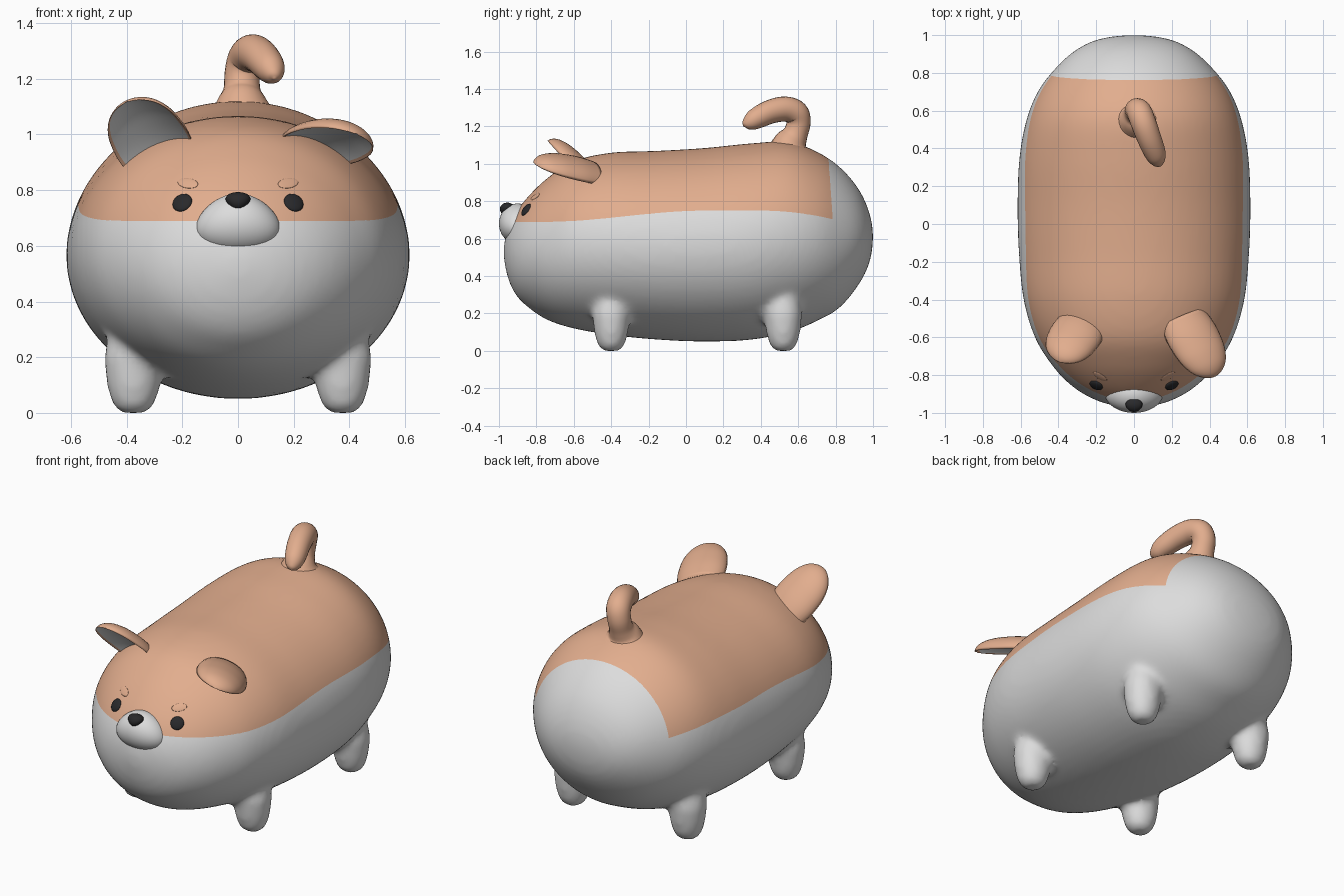
import bpy, bmesh, math
from mathutils import Vector, Matrix
from mathutils.bvhtree import BVHTree

if "Cube" in bpy.data.objects:
    bpy.data.objects.remove(bpy.data.objects["Cube"])


def material(name, rgb):
    m = bpy.data.materials.new(name)
    m.diffuse_color = (*rgb, 1)
    m.use_nodes = True
    m.node_tree.nodes["Principled BSDF"].inputs["Base Color"].default_value = m.diffuse_color
    return m


TAN = material("tan fur", (0.76, 0.42, 0.27))
WHITE = material("white fur", (0.72, 0.72, 0.72))
DARK = material("dark", (0.022, 0.022, 0.024))


def spline(pts, n):
    """Catmull-Rom through all but the first and last point."""
    pts = [Vector(p) for p in pts]
    out = []
    for i in range(1, len(pts) - 2):
        a, b, c, d = pts[i - 1:i + 3]
        for k in range(n):
            t = k / n
            out.append(0.5 * (2 * b + (c - a) * t + (2 * a - 5 * b + 4 * c - d) * t * t
                              + (3 * b - a - 3 * c + d) * t ** 3))
    return out + [pts[-2]]


def loft(bm, rings, rule=None):
    """Skin a stack of closed rings and cap both ends."""
    rows = [[bm.verts.new(p) for p in r] for r in rings]
    n = len(rows[0])
    for i in range(len(rows) - 1):
        for j in range(n):
            f = bm.faces.new((rows[i][j], rows[i][(j + 1) % n],
                              rows[i + 1][(j + 1) % n], rows[i + 1][j]))
            if rule:
                f.material_index = rule(i, j)
    bm.faces.new(rows[0][::-1])
    bm.faces.new(rows[-1])


def finish(bm, name, mats):
    bmesh.ops.recalc_face_normals(bm, faces=bm.faces)
    for f in bm.faces:
        f.smooth = True
    me = bpy.data.meshes.new(name)
    bm.to_mesh(me)
    bm.free()
    for m in mats:
        me.materials.append(m)
    ob = bpy.data.objects.new(name, me)
    bpy.context.collection.objects.link(ob)
    return ob


# body: elliptical sections along y (y, top z, bottom z, half width)
S = [(-0.975, .53, .53, 0), (-0.955, .65, .40, .135), (-0.91, .74, .30, .25),
     (-0.84, .83, .23, .35), (-0.74, .925, .165, .44), (-0.6, 1.015, .12, .525),
     (-0.4, 1.06, .085, .585), (-0.15, 1.07, .06, .61), (0.1, 1.085, .05, .617),
     (0.35, 1.11, .06, .607), (0.55, 1.118, .10, .57), (0.7, 1.065, .16, .51),
     (0.82, .985, .23, .42), (0.92, .87, .35, .31), (0.98, .74, .47, .18),
     (1.0, .61, .61, 0)]


def mirrored(p):
    return (p[0], p[2], p[1], -p[3])


bm = bmesh.new()
rings = []
for y, top, bot, hw in spline([mirrored(S[1])] + S + [mirrored(S[-2])], 6):
    hw, h = max(hw, .002), max((top - bot) / 2, .002)
    rings.append([(hw * math.cos(a), y, (top + bot) / 2 + h * math.sin(a))
                  for a in (2 * math.pi * j / 64 for j in range(64))])
loft(bm, rings)

# legs: four rounded stumps
LEG = [(0, .045), (.012, .065), (.05, .084), (.1, .097), (.2, .108), (.29, .09), (.36, .02)]
for x in (-.375, .375):
    for y in (-.4, .52):
        loft(bm, [[(x + r * math.cos(a), y + .95 * r * math.sin(a), z)
                   for a in (2 * math.pi * j / 24 for j in range(24))] for z, r in LEG])

# blend the legs into the body
body = finish(bm, "body", [])
rm = body.modifiers.new("blend", 'REMESH')
rm.mode = 'VOXEL'
rm.voxel_size = 0.018
sm = body.modifiers.new("soften", 'SMOOTH')
sm.factor = 0.5
sm.iterations = 12
dg = bpy.context.evaluated_depsgraph_get()
blended = bpy.data.meshes.new_from_object(body.evaluated_get(dg))
bpy.data.objects.remove(body)


# cut the coat line: a wavy height along the sides and a plane at the rump
def coat(y):
    t = min(max((y + .75) / .85, 0), 1)
    u = min(max((y - .4) / .38, 0), 1.2)
    return .69 + .06 * t * t * (3 - 2 * t) - .045 * u * u


def cut(bm, co, no):
    bmesh.ops.bisect_plane(bm, geom=bm.verts[:] + bm.edges[:] + bm.faces[:],
                           dist=0.001, plane_co=co, plane_no=no)


bm = bmesh.new()
bm.from_mesh(blended)
bpy.data.meshes.remove(blended)
for v in bm.verts:
    v.co.z -= coat(v.co.y)
cut(bm, (0, 0, 0), (0, 0, 1))
for v in bm.verts:
    v.co.z += coat(v.co.y)
cut(bm, (0, .785, .7), (0, 1, .07))
for f in bm.faces:
    c = f.calc_center_median()
    f.material_index = 0 if c.z > coat(c.y) and c.y + .07 * (c.z - .7) < .785 else 1
surface = BVHTree.FromBMesh(bm)
finish(bm, "body", [TAN, WHITE])

# tail: tapering hook (x, y, z, radius)
T = [(.015, .55, 1.0, .15), (.015, .555, 1.07, .125), (.014, .562, 1.115, .092),
     (.014, .585, 1.16, .067), (.016, .602, 1.22, .064), (.03, .588, 1.272, .067),
     (.052, .53, 1.293, .067), (.08, .455, 1.28, .064), (.108, .385, 1.248, .058),
     (.122, .345, 1.224, .047), (.13, .318, 1.208, .026), (.132, .308, 1.2, .004),
     (.134, .30, 1.195, .002)]
path = spline(T, 5)
rings = []
for i, p in enumerate(path):
    d = (path[min(i + 1, len(path) - 1)] - path[max(i - 1, 0)]).to_3d().normalized()
    n = d.cross(Vector((1, 0, 0))).normalized()
    s = n.cross(d)
    rings.append([p.to_3d() + p[3] * (s * math.cos(a) + n * math.sin(a))
                  for a in (2 * math.pi * j / 24 for j in range(24))])
bm = bmesh.new()
loft(bm, rings)
finish(bm, "tail", [TAN])

# ears: cupped paddles with a white hollow (height, half width)
E = [(-.6, .12), (-.35, .13), (0, .143), (.3, .14), (.55, .128), (.78, .1), (.93, .058),
     (1, .008), (1.02, -.05)]


def ear(name, base, tip, outward):
    base, u = Vector(base), Vector(outward).normalized()
    v = Vector(tip) - base
    n = u.cross(v).normalized()
    if n.z > 0:
        n = -n
    rings = []
    for t, w in spline(E, 5):
        k, ring = w / .14, []
        for j in range(32):
            a = 2 * math.pi * j / 32
            s = math.sin(a)
            depth = -.08 * s if s >= 0 else -.05 * s * s
            ring.append(base + v * t + u * w * math.cos(a) + n * k * depth)
        rings.append(ring)
    bm = bmesh.new()
    loft(bm, rings, lambda i, j: 1 if 18 <= j <= 29 and i < 27 else 0)
    finish(bm, name, [TAN, WHITE])


ear("left_ear", (-.30, -.58, .95), (-.40, -.73, 1.115), (-.25, .1, -.1))
ear("right_ear", (.30, -.58, .95), (.425, -.81, 1.0), (.25, .1, -.1))


# muzzle and nose: shaped spheres, the taper widens them up (+) or down (-)
def blob(name, centre, radii, taper, mat):
    bm = bmesh.new()
    bmesh.ops.create_uvsphere(bm, u_segments=40, v_segments=24, radius=1)
    for v in bm.verts:
        x, y, z = v.co
        v.co = Vector(centre) + Vector((x * radii[0] * (1 + taper * z), y * radii[1], z * radii[2]))
    finish(bm, name, [mat])


blob("muzzle", (0, -.9, .68), (.15, .1, .108), -.2, WHITE)
blob("nose", (0, -.955, .758), (.042, .04, .035), .35, DARK)


# eyes and brows: thin lenses laid on the face
def lens(name, x, z, rx, rz, depth, tilt, mat):
    hit, normal, _, _ = surface.ray_cast(Vector((x, -2, z)), Vector((0, 1, 0)))
    m = (Matrix.Translation(hit) @ normal.to_track_quat('Z', 'Y').to_matrix().to_4x4()
         @ Matrix.Rotation(tilt, 4, 'Z') @ Matrix.Diagonal((rx, rz, depth, 1)))
    bm = bmesh.new()
    bmesh.ops.create_uvsphere(bm, u_segments=24, v_segments=12, radius=1, matrix=m)
    finish(bm, name, [mat])


for side, sx in (("left", -1), ("right", 1)):
    lens(side + "_eye", sx * .2, .755, .037, .037, .013, 0, DARK)
    lens(side + "_brow", sx * .18, .825, .042, .022, .004, sx * .25, TAN)
